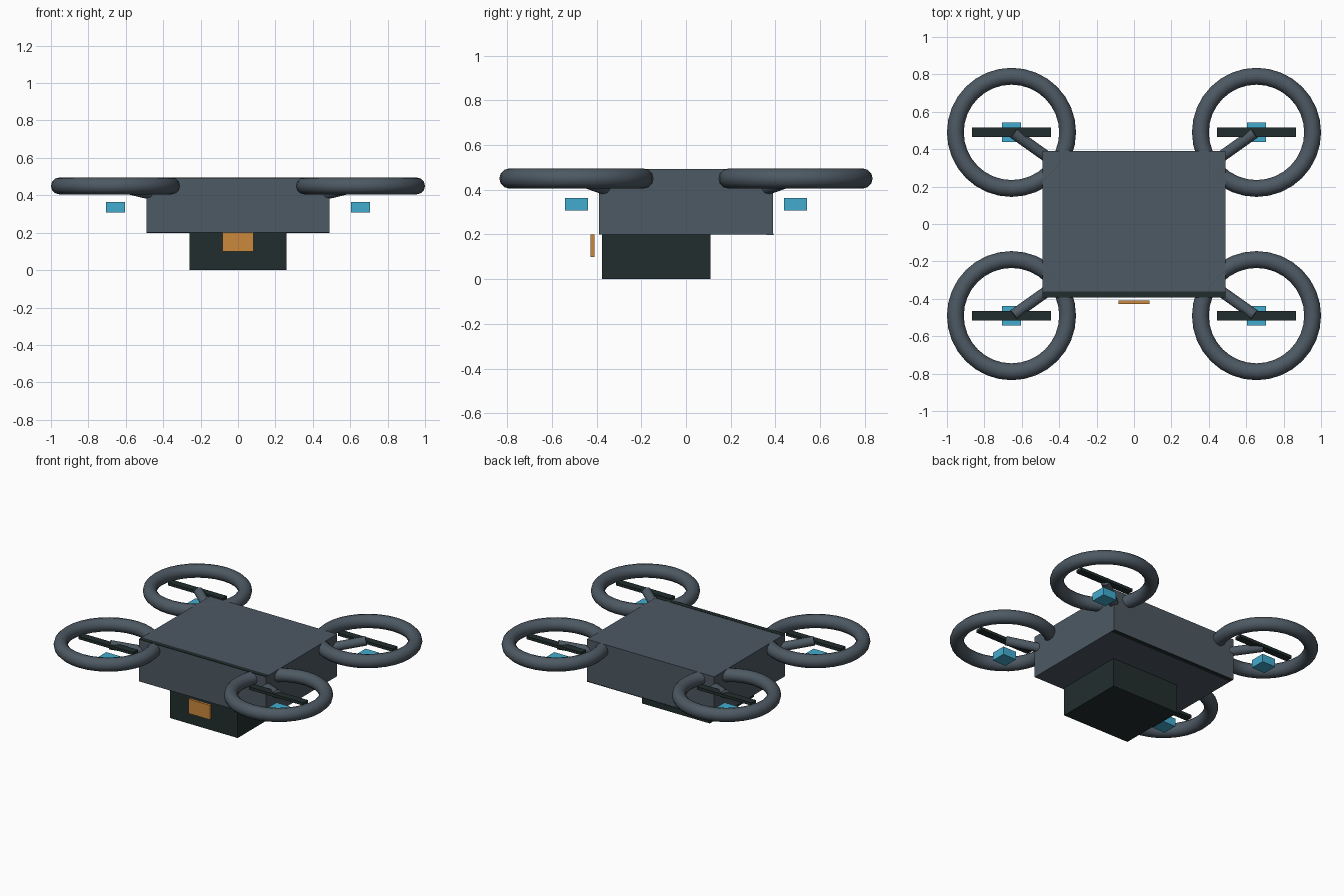
import bpy, bmesh, math
from mathutils import Vector

cube = bpy.data.objects.get("Cube")
if cube:
    bpy.data.objects.remove(cube, do_unlink=True)


def material(name, rgb):
    m = bpy.data.materials.new(name)
    m.use_nodes = True
    m.diffuse_color = (*rgb, 1)
    bsdf = next(n for n in m.node_tree.nodes if n.type == 'BSDF_PRINCIPLED')
    bsdf.inputs["Base Color"].default_value = (*rgb, 1)
    return m


slate = material("slate grey", (0.075, 0.1, 0.125))
dark = material("dark green grey", (0.016, 0.027, 0.027))
cyan = material("cyan", (0.055, 0.41, 0.62))
orange = material("orange", (0.60, 0.25, 0.046))


def box(name, low, high, mat):
    """Box between two opposite corners."""
    low, high = Vector(low), Vector(high)
    bpy.ops.mesh.primitive_cube_add(size=1, location=(low + high) / 2)
    ob = bpy.context.object
    ob.name = name
    for v in ob.data.vertices:
        v.co = Vector(a * b for a, b in zip(v.co, high - low))
    ob.data.materials.append(mat)
    return ob


def tube(name, start, end, radius, mat):
    """Round bar between two points."""
    start, end = Vector(start), Vector(end)
    axis = end - start
    bpy.ops.mesh.primitive_cylinder_add(
        vertices=16, radius=radius, depth=axis.length, location=(start + end) / 2,
        rotation=axis.to_track_quat('Z', 'Y').to_euler())
    ob = bpy.context.object
    ob.name = name
    ob.data.materials.append(mat)
    bpy.ops.object.shade_smooth_by_angle(angle=math.radians(40))
    return ob


# Hull with its thin dark trim along the front top and back bottom edges
box("body", (-0.49, -0.39, 0.2), (0.49, 0.39, 0.493), slate)
box("front_trim", (-0.488, -0.392, 0.49), (0.488, -0.36, 0.495), dark)
box("back_trim", (-0.488, 0.36, 0.198), (0.488, 0.391, 0.203), dark)

# Cargo pod under the hull and the sensor in front of it
box("cargo_pod", (-0.26, -0.375, 0), (0.26, 0.11, 0.2), dark)
box("front_sensor", (-0.083, -0.428, 0.1), (0.083, -0.41, 0.2), orange)

# Four rotor units
for end, sy in (("front", -1), ("back", 1)):
    for side, sx in (("left", 1), ("right", -1)):
        tag = f"{end}_{side}"
        x, y, z = sx * 0.655, sy * 0.49, 0.45
        bpy.ops.mesh.primitive_torus_add(
            major_segments=32, minor_segments=12, major_radius=0.3,
            minor_radius=0.045, location=(x, y, z))
        ring = bpy.context.object
        ring.name = tag + "_rotor_guard"
        ring.data.materials.append(slate)
        bpy.ops.object.shade_smooth_by_angle(angle=math.radians(50))
        tube(tag + "_arm", (sx * 0.4, sy * 0.313, 0.39), (sx * 0.645, sy * 0.487, z),
             0.03, slate)
        box(tag + "_blade", (x - 0.21, y - 0.025, z - 0.01),
            (x + 0.21, y + 0.025, z + 0.01), dark)
        box(tag + "_motor", (x - 0.052, y - 0.052, 0.307),
            (x + 0.052, y + 0.052, 0.363), cyan)
